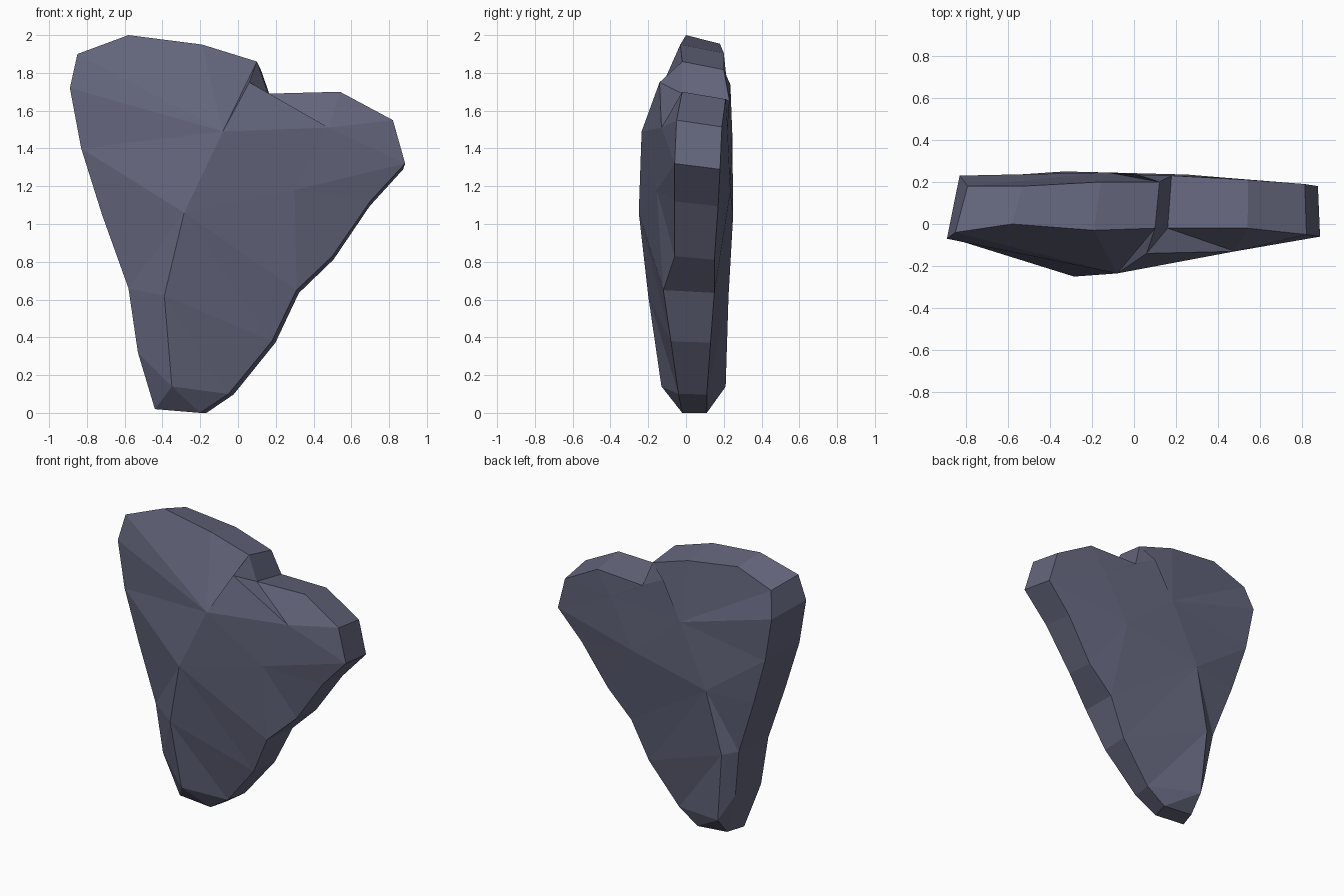
import bpy
import bmesh

default_cube = bpy.data.objects.get("Cube")
if default_cube:
    bpy.data.objects.remove(default_cube, do_unlink=True)

# Outline of the slab, counter-clockwise: x, z, front depth, back depth
OUTLINE = [
    (-.44, .02, -.02, .11), (-.2, 0, -.02, .11), (-.05, .1, -.04, .11),
    (.18, .38, -.08, .13), (.31, .65, -.12, .15), (.5, .83, -.06, .15),
    (.7, 1.12, -.06, .17), (.885, 1.32, -.06, .18), (.82, 1.55, -.05, .19),
    (.54, 1.7, -.02, .21), (.16, 1.69, -.02, .23), (.1, 1.86, -.02, .2),
    (-.19, 1.95, -.03, .2), (-.58, 2, 0, .18), (-.85, 1.9, -.04, .18),
    (-.89, 1.72, -.07, .23), (-.83, 1.4, -.08, .22), (-.72, 1.05, -.08, .2),
    (-.58, .66, -.09, .17), (-.53, .32, -.08, .14),
]

# Raised points on both broad faces, same layout as the outline
PEAKS = {
    "toe": (-.35, .14, -.13, .21),
    "shin": (-.39, .62, -.2, .225),
    "belly": (-.285, 1.06, -.25, .25),
    "crown": (-.08, 1.49, -.235, .245),
    "notch": (.06, 1.75, -.14, .235),
    "shoulder": (.48, 1.51, -.13, .22),
    "flank": (.3, 1.18, -.155, .235),
}

# Which raised point each run of outline edges fans out to
FANS = [("toe", 2), ("shin", 1), ("belly", 1), ("flank", 3), ("shoulder", 3),
        ("notch", 1), ("crown", 5), ("belly", 2), ("shin", 1), ("toe", 1)]

CORE = [("crown", "notch", "shoulder"), ("crown", "shoulder", "flank"),
        ("crown", "flank", "belly")]


def add_broad_face(bm, back):
    """Build one faceted side of the rock and return its rim vertices."""
    rim, peaks = [], {}
    for x, z, front_y, back_y in OUTLINE:
        if back:
            position = (x * .96 + .025, back_y, z * .977)
        else:
            position = (x, front_y, z)
        rim.append(bm.verts.new(position))
    for name, (x, z, front_y, back_y) in PEAKS.items():
        if back:
            position = (x - .045, back_y, z * .993)
        else:
            position = (x, front_y, z)
        peaks[name] = bm.verts.new(position)

    # Fan each run of rim edges, closing the gap where the fan centre changes
    apexes = [name for name, count in FANS for _ in range(count)]
    for i, apex in enumerate(apexes):
        following = rim[(i + 1) % len(rim)]
        bm.faces.new((rim[i], following, peaks[apex]))
        next_apex = apexes[(i + 1) % len(apexes)]
        if next_apex != apex:
            bm.faces.new((following, peaks[next_apex], peaks[apex]))
    for triangle in CORE:
        bm.faces.new([peaks[name] for name in triangle])
    return rim


bm = bmesh.new()
front_rim = add_broad_face(bm, back=False)
back_rim = add_broad_face(bm, back=True)

# Side wall joining the two rims
for i in range(len(front_rim)):
    j = (i + 1) % len(front_rim)
    bm.faces.new((front_rim[i], back_rim[i], back_rim[j], front_rim[j]))
bmesh.ops.recalc_face_normals(bm, faces=bm.faces[:])

mesh = bpy.data.meshes.new("rock_slab")
bm.to_mesh(mesh)
bm.free()
rock = bpy.data.objects.new("rock_slab", mesh)
bpy.context.collection.objects.link(rock)

# Single slate colour
slate = bpy.data.materials.new("slate_blue_grey")
slate.use_nodes = True
colour = (.125, .13, .2, 1)
slate.diffuse_color = colour
for node in slate.node_tree.nodes:
    if node.type == "BSDF_PRINCIPLED":
        node.inputs["Base Color"].default_value = colour
mesh.materials.append(slate)
